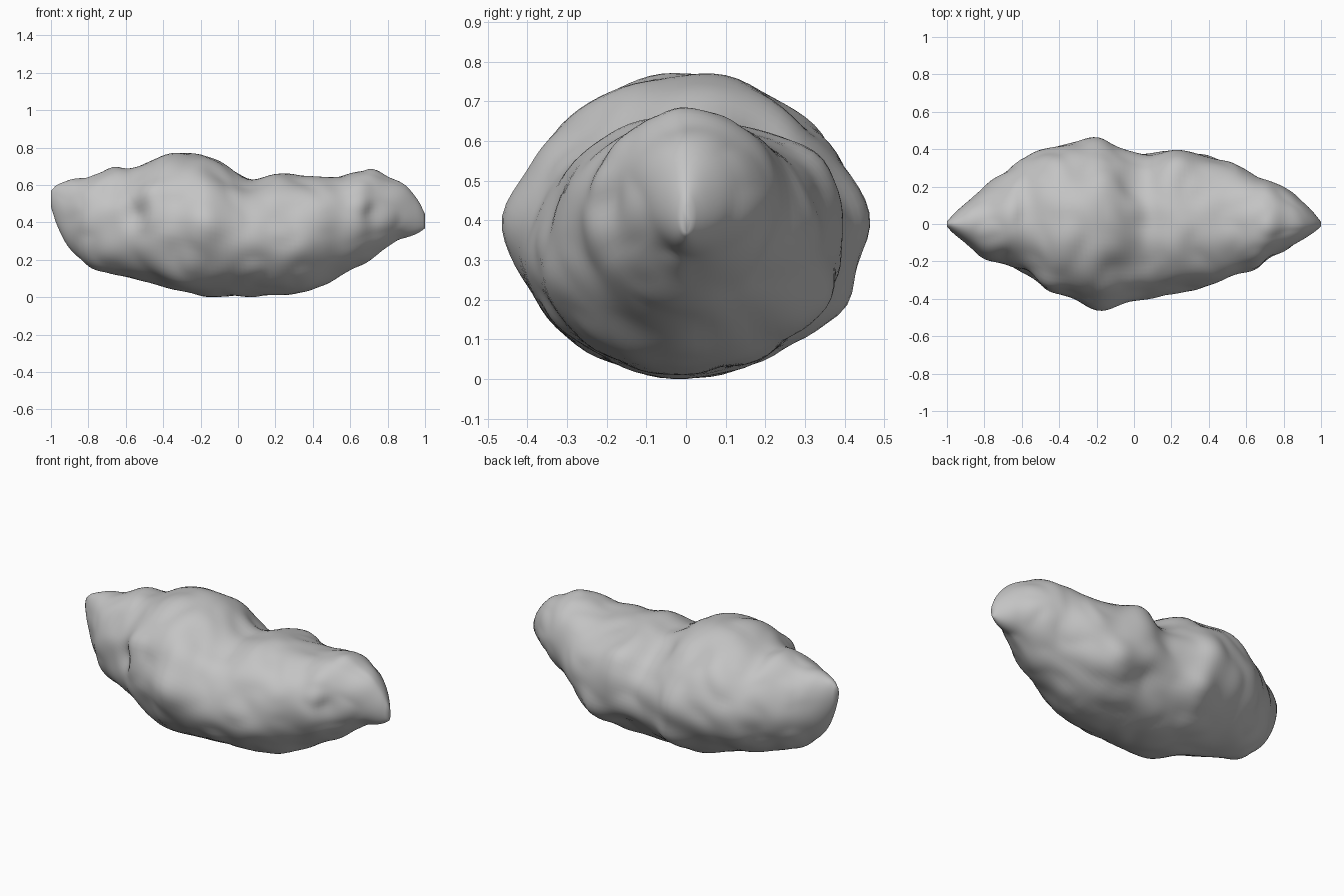
import bpy, bmesh, math
from mathutils import Vector, noise

cube = bpy.data.objects.get("Cube")
if cube:
    bpy.data.objects.remove(cube, do_unlink=True)

# Stations along the rock: x, bottom z, top z, front y, back y
STATIONS = [
    (-1.00, .49, .575, -.015, .015), (-.97, .40, .605, -.045, .045),
    (-.90, .27, .625, -.10, .11), (-.80, .175, .65, -.185, .20),
    (-.66, .125, .70, -.235, .295), (-.58, .105, .69, -.28, .36),
    (-.47, .085, .74, -.35, .405), (-.34, .045, .775, -.38, .42),
    (-.20, .01, .77, -.42, .42), (-.10, .01, .73, -.415, .395),
    (.05, .015, .645, -.40, .375), (.20, .02, .67, -.375, .395),
    (.33, .025, .658, -.35, .375), (.43, .065, .655, -.32, .35),
    (.54, .125, .66, -.27, .32), (.65, .175, .68, -.24, .25),
    (.72, .215, .685, -.19, .23), (.80, .27, .645, -.145, .20),
    (.90, .32, .605, -.09, .125), (.965, .35, .525, -.045, .055),
    (1.00, .375, .45, -.012, .012),
]

# Local dents (negative) and bumps (positive): centre, radius, height
FEATURES = [
    ((-.20, .41, .39), .15, .045), ((-.18, -.41, .38), .16, .045),
    ((-.15, .38, .21), .13, .04), ((.25, .34, .55), .15, .045),
    ((.38, .31, .20), .14, .03), ((.17, .30, .16), .13, -.035),
    ((.00, .20, .62), .13, -.02), ((-.25, .29, .67), .13, -.025),
    ((-.33, -.28, .11), .17, .035), ((-.45, -.32, .56), .12, .025),
    ((-.55, -.28, .44), .11, -.04), ((-.36, -.38, .36), .13, .015),
    ((.72, -.18, .45), .10, -.02), ((.28, -.34, .42), .13, -.015),
    ((.50, -.25, .50), .12, .015), ((.88, -.07, .32), .09, -.01),
    ((-.68, -.20, .60), .12, -.02), ((-.08, -.25, .66), .14, -.02),
]


def station(x):
    """Smooth cubic blend through the station table."""
    for i in range(len(STATIONS) - 1):
        if x <= STATIONS[i + 1][0] or i == len(STATIONS) - 2:
            break
    a, b = STATIONS[i], STATIONS[i + 1]
    p, q = STATIONS[max(i - 1, 0)], STATIONS[min(i + 2, len(STATIONS) - 1)]
    h = b[0] - a[0]
    t = (x - a[0]) / h
    out = []
    for k in range(1, 5):
        ma = (b[k] - p[k]) / (b[0] - p[0]) * h
        mb = (q[k] - a[k]) / (q[0] - a[0]) * h
        out.append((2*t**3 - 3*t*t + 1) * a[k] + (t**3 - 2*t*t + t) * ma
                   + (3*t*t - 2*t**3) * b[k] + (t**3 - t*t) * mb)
    return out


# Loft the rock from elliptical rings
RINGS, SEGS = 100, 80
bm = bmesh.new()
rings = []
for i in range(RINGS + 1):
    u = i / RINGS
    x = 0.6 * (2*u - 1) - 0.4 * math.cos(math.pi * u)
    zb, zt, yf, yb = station(x)
    zc = (zb + zt) / 2
    ring = []
    for j in range(SEGS):
        a = 2 * math.pi * j / SEGS
        c, s = math.cos(a), math.sin(a)
        y = c * (yb if c > 0 else -yf)
        ring.append(bm.verts.new((x, y, zc + s * (zt - zc))))
    rings.append(ring)
for r0, r1 in zip(rings, rings[1:]):
    for j in range(SEGS):
        k = (j + 1) % SEGS
        bm.faces.new((r0[j], r0[k], r1[k], r1[j]))
bm.faces.new(rings[0])
bm.faces.new(rings[-1])
bmesh.ops.recalc_face_normals(bm, faces=bm.faces)
bm.normal_update()

# Lumpy surface: soft noise plus the local dents and bumps
moves = []
for v in bm.verts:
    p = v.co.copy()
    fade = min(1, (1 - abs(p.x)) / .12)
    d = .012 * noise.noise(p * 5 + Vector((3, 7, 1)))
    d += .018 * (abs(noise.noise(p * 6 + Vector((9, 2, 5)))) - .2)
    for centre, radius, height in FEATURES:
        d += height * math.exp(-((p - Vector(centre)).length / radius) ** 2 * 2)
    moves.append(v.normal * d * fade)
for v, m in zip(bm.verts, moves):
    v.co += m
bmesh.ops.smooth_vert(bm, verts=[v for v in bm.verts if abs(v.co.x) < .95],
                      factor=.5, use_axis_x=True, use_axis_y=True, use_axis_z=True)

# Rest on the ground and centre across the width
low = min(v.co.z for v in bm.verts)
mid = (min(v.co.y for v in bm.verts) + max(v.co.y for v in bm.verts)) / 2
bmesh.ops.translate(bm, verts=bm.verts, vec=(0, -mid, -low))

mesh = bpy.data.meshes.new("asteroid_rock")
bm.to_mesh(mesh)
bm.free()
rock = bpy.data.objects.new("asteroid_rock", mesh)
bpy.context.collection.objects.link(rock)

# Plain grey stone
stone = bpy.data.materials.new("grey_stone")
stone.use_nodes = True
stone.diffuse_color = (.55, .55, .55, 1)
bsdf = stone.node_tree.nodes["Principled BSDF"]
bsdf.inputs["Base Color"].default_value = (.55, .55, .55, 1)
bsdf.inputs["Roughness"].default_value = .9
mesh.materials.append(stone)

bpy.context.view_layer.objects.active = rock
rock.select_set(True)
bpy.ops.object.shade_smooth_by_angle(angle=math.radians(60))
